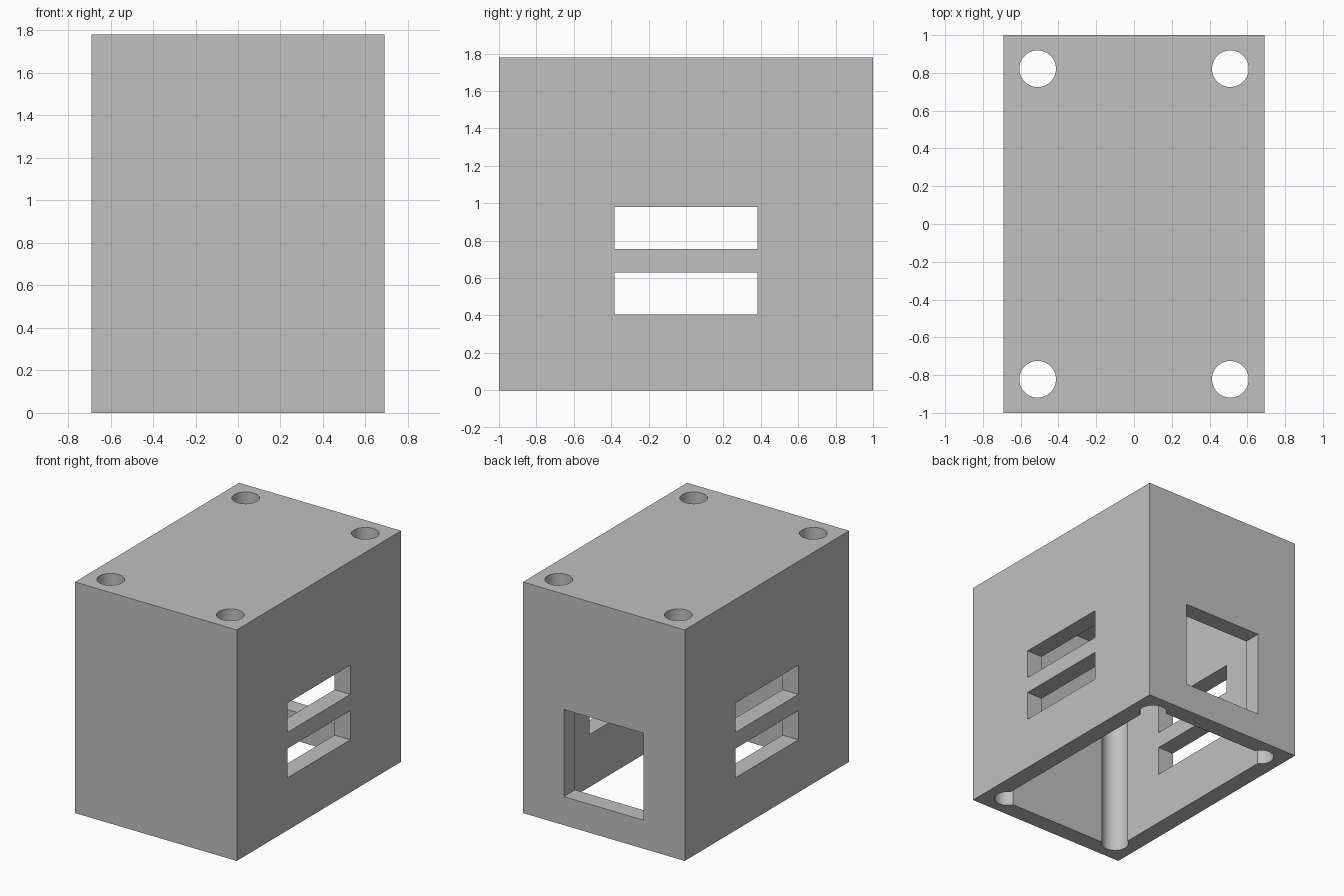
import bpy
import bmesh
import math
from mathutils import Matrix, Vector

if "Cube" in bpy.data.objects:
    bpy.data.objects.remove(bpy.data.objects["Cube"], do_unlink=True)

# Overall sizes
HALF_X, HALF_Y, HEIGHT, WALL = 0.69, 1.0, 1.78, 0.135

grey = bpy.data.materials.new("light_grey")
grey.use_nodes = True
colour = (0.53, 0.53, 0.53, 1)
grey.diffuse_color = colour
grey.node_tree.nodes["Principled BSDF"].inputs["Base Color"].default_value = colour


def finish(name, bm):
    mesh = bpy.data.meshes.new(name)
    bm.to_mesh(mesh)
    bm.free()
    mesh.materials.append(grey)
    obj = bpy.data.objects.new(name, mesh)
    bpy.context.collection.objects.link(obj)
    return obj


def box(name, low, high):
    low, high = Vector(low), Vector(high)
    bm = bmesh.new()
    place = Matrix.Translation((low + high) / 2) @ Matrix.Diagonal((*(high - low), 1))
    bmesh.ops.create_cube(bm, size=1, matrix=place)
    return finish(name, bm)


def rod(name, x, y, radius):
    bm = bmesh.new()
    bmesh.ops.create_cone(bm, cap_ends=True, segments=64, radius1=radius, radius2=radius,
                          depth=HEIGHT + 0.4, matrix=Matrix.Translation((x, y, HEIGHT / 2)))
    return finish(name, bm)


housing = box("housing", (-HALF_X, -HALF_Y, 0), (HALF_X, HALF_Y, HEIGHT))

# Hollow inside, open at the bottom
inner_x, inner_y = HALF_X - WALL, HALF_Y - WALL
cutters = [box("cavity_cutter", (-inner_x, -inner_y, -0.2), (inner_x, inner_y, HEIGHT - WALL))]

# Two side slots cut through both long walls
for z in (0.405, 0.755):
    cutters.append(box("slot_cutter", (-1, -0.383, z), (1, 0.383, z + 0.225)))

# Square window in the back wall
cutters.append(box("window_cutter", (-0.34, 0.5, 0.22), (0.34, 1.2, 0.89)))

# Vertical bolt holes that also groove the inner corners
for x in (-0.51, 0.51):
    for y in (-0.822, 0.822):
        cutters.append(rod("bolt_hole_cutter", x, y, 0.097))

for cutter in cutters:
    cut = housing.modifiers.new(cutter.name, "BOOLEAN")
    cut.operation = "DIFFERENCE"
    cut.solver = "EXACT"
    cut.object = cutter
    cutter.hide_render = True

# Bake the cuts, then drop the cutters
bpy.context.view_layer.update()
result = bpy.data.meshes.new_from_object(
    housing.evaluated_get(bpy.context.evaluated_depsgraph_get()))
housing.modifiers.clear()
housing.data = result
result.name = "housing"
result.materials.clear()
result.materials.append(grey)
for face in result.polygons:
    face.material_index = 0
for cutter in cutters:
    bpy.data.objects.remove(cutter, do_unlink=True)

# Smooth round holes with crisp edges
bpy.ops.object.select_all(action="DESELECT")
housing.select_set(True)
bpy.context.view_layer.objects.active = housing
bpy.ops.object.shade_smooth_by_angle(angle=math.radians(30))
